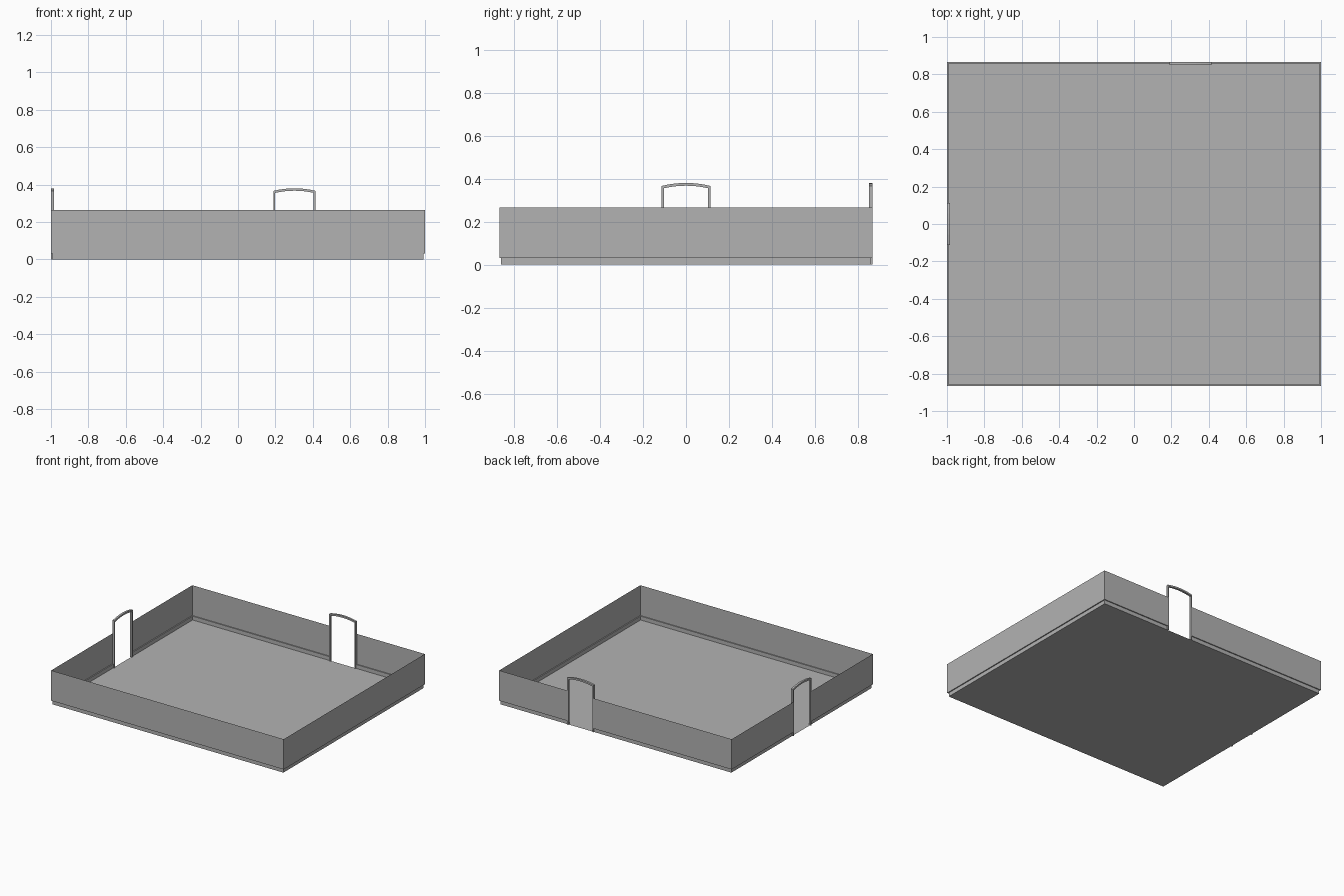
import bpy
import bmesh

if "Cube" in bpy.data.objects:
    bpy.data.objects.remove(bpy.data.objects["Cube"])

HALF_X, HALF_Y = 1.0, 0.867       # outer half sizes
WALL_TOP, LEDGE, INSET = 0.265, 0.03, 0.008
DOOR_HALF, DOOR_DEPTH, POST = 0.113, 0.016, 0.01
BACK_DOOR, SIDE_DOOR = 0.302, 0.0  # door centres along their walls

grey = bpy.data.materials.new("plain_grey")
grey.use_nodes = True
colour = (0.45, 0.45, 0.45, 1)
grey.diffuse_color = colour
grey.node_tree.nodes["Principled BSDF"].inputs["Base Color"].default_value = colour


def finish(name, bm):
    mesh = bpy.data.meshes.new(name)
    bm.to_mesh(mesh)
    bm.free()
    mesh.materials.append(grey)
    obj = bpy.data.objects.new(name, mesh)
    bpy.context.collection.objects.link(obj)
    return obj


def inset_point(x, y, amount):
    """Move a perimeter point inwards on the walls it lies on."""
    lx, ly = HALF_X - amount, HALF_Y - amount
    return max(-lx, min(lx, x)), max(-ly, min(ly, y))


# Perimeter, anticlockwise, with the ends of both door openings
perimeter = [
    (-HALF_X, -HALF_Y), (HALF_X, -HALF_Y), (HALF_X, HALF_Y),
    (BACK_DOOR + DOOR_HALF, HALF_Y), (BACK_DOOR - DOOR_HALF, HALF_Y),
    (-HALF_X, HALF_Y),
    (-HALF_X, SIDE_DOOR + DOOR_HALF), (-HALF_X, SIDE_DOOR - DOOR_HALF),
]
door_spans = {3, 6}

# Floor slab sheet
bm = bmesh.new()
bm.faces.new([bm.verts.new((*inset_point(x, y, INSET), 0))
              for x, y in reversed(perimeter)])
finish("floor", bm)

# Thin walls: recessed skirt, small ledge, then the tall outer sheet
bm = bmesh.new()
profile = [(INSET, 0), (INSET, LEDGE), (0, LEDGE), (0, WALL_TOP)]
rings = [[bm.verts.new((*inset_point(x, y, amount), z)) for x, y in perimeter]
         for amount, z in profile]
count = len(perimeter)
for low, high in zip(rings, rings[1:]):
    for i in range(count):
        if i not in door_spans:
            j = (i + 1) % count
            bm.faces.new((low[i], low[j], high[j], high[i]))
finish("walls", bm)


def arch(half, spring, rise, steps=8):
    """Outline of a door edge: up one post, over a shallow arch, down."""
    top = [(half * t, spring + rise * (1 - t * t))
           for t in (2 * k / steps - 1 for k in range(steps + 1))]
    return [(-half, 0)] + top + [(half, 0)]


def door_frame(name, place):
    """place maps (along wall, depth into room, height) to a position."""
    bm = bmesh.new()
    outer = arch(DOOR_HALF, 0.366, 0.014)
    inner = arch(DOOR_HALF - POST, 0.355, 0.012)
    a = [bm.verts.new(place(u, 0, z)) for u, z in outer]
    b = [bm.verts.new(place(u, 0, z)) for u, z in inner]
    faces = [bm.faces.new((a[i], a[i + 1], b[i + 1], b[i]))
             for i in range(len(a) - 1)]
    # Thicken the flat frame into the room
    result = bmesh.ops.extrude_face_region(bm, geom=faces, use_keep_orig=True)
    moved = [v for v in result["geom"] if isinstance(v, bmesh.types.BMVert)]
    shift = place(0, DOOR_DEPTH, 0) - place(0, 0, 0)
    bmesh.ops.translate(bm, verts=moved, vec=shift)
    bmesh.ops.recalc_face_normals(bm, faces=bm.faces)
    finish(name, bm)


from mathutils import Vector

door_frame("back_door_frame", lambda u, d, z: Vector((BACK_DOOR + u, HALF_Y - d, z)))
door_frame("right_door_frame", lambda u, d, z: Vector((-HALF_X + d, SIDE_DOOR + u, z)))
